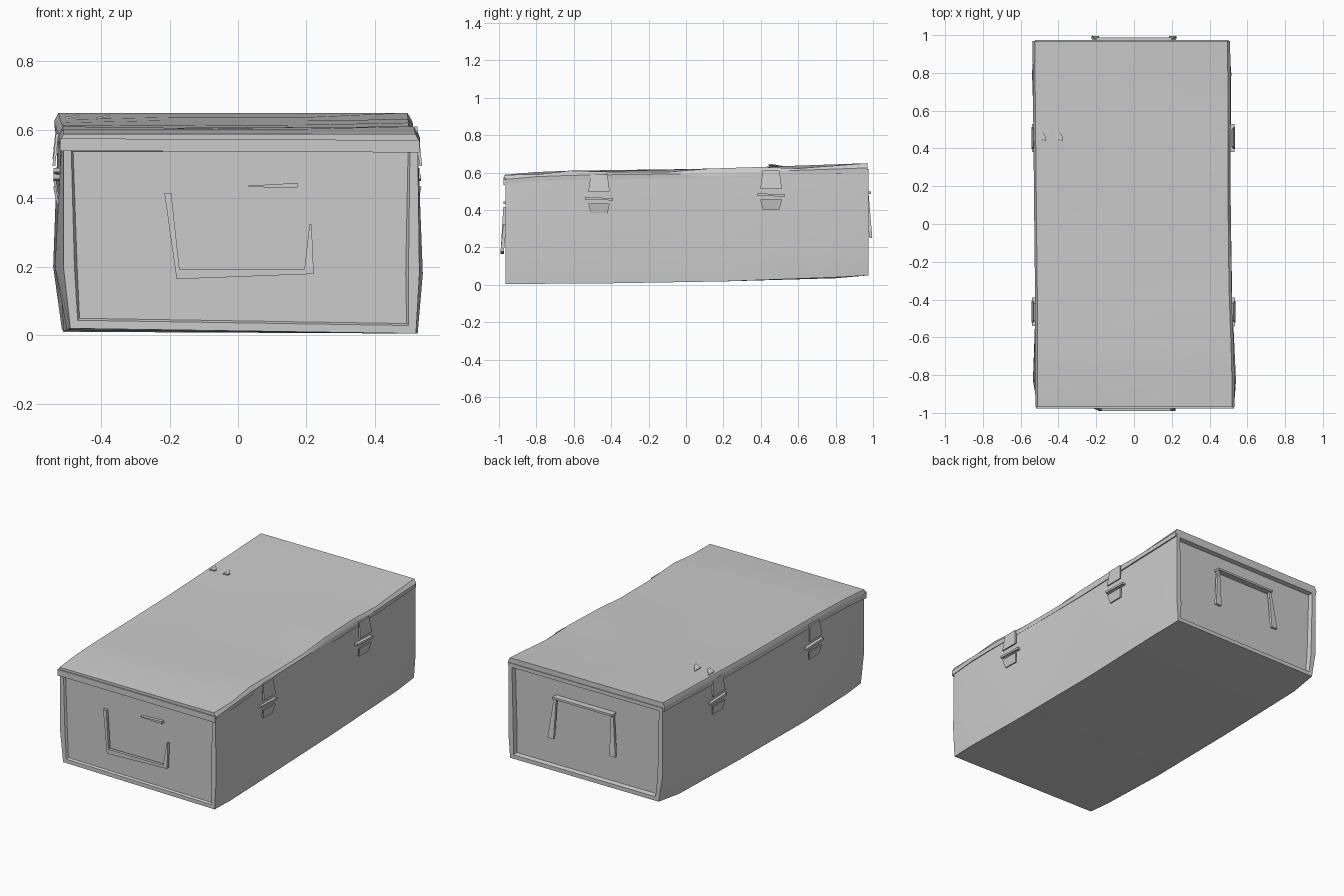
import bpy, bmesh
from mathutils import Vector


def finish(bm, name, angle=0.6):
    bmesh.ops.recalc_face_normals(bm, faces=bm.faces[:])
    me = bpy.data.meshes.new(name)
    bm.to_mesh(me)
    bm.free()
    ob = bpy.data.objects.new(name, me)
    bpy.context.collection.objects.link(ob)
    bpy.ops.object.select_all(action='DESELECT')
    ob.select_set(True)
    bpy.context.view_layer.objects.active = ob
    bpy.ops.object.shade_smooth_by_angle(angle=angle)
    return ob


def loft(rings):
    """Skin closed rings and cap both ends; returns the bmesh and the two caps."""
    bm = bmesh.new()
    vs = [[bm.verts.new(p) for p in r] for r in rings]
    for a, b in zip(vs, vs[1:]):
        for i in range(len(a)):
            j = (i + 1) % len(a)
            bm.faces.new((a[i], a[j], b[j], b[i]))
    caps = [bm.faces.new(vs[0]), bm.faces.new(vs[-1])]
    bmesh.ops.recalc_face_normals(bm, faces=bm.faces[:])
    return bm, caps


def strip(name, a, b, wa, wb, thick, across, out):
    """Thin tapered sheet from a to b, widths wa and wb measured along 'across'."""
    a, b, across, out = map(Vector, (a, b, across, out))
    rings = [[p + across * (s * w / 2) + out * (t * thick / 2)
              for s, t in ((-1, -1), (1, -1), (1, 1), (-1, 1))]
             for p, w in ((a, wa), (b, wb))]
    bm, _ = loft(rings)
    return finish(bm, name, 0.5)


# Body: bulging side walls, floor rising slightly to the back
# y, floor z left/right, x bottom left/right, x middle left/right, x top left/right, top z
sections = [
    (-0.965, 0.02, 0.005, -0.49, 0.52, -0.51, 0.53, -0.51, 0.525, 0.565),
    (-0.83, 0.015, 0.005, -0.50, 0.525, -0.535, 0.54, -0.515, 0.525, 0.57),
    (-0.40, 0.010, 0.008, -0.51, 0.515, -0.52, 0.52, -0.515, 0.515, 0.58),
    (0.20, 0.02, 0.018, -0.515, 0.505, -0.52, 0.51, -0.52, 0.505, 0.595),
    (0.80, 0.035, 0.04, -0.515, 0.50, -0.54, 0.515, -0.525, 0.50, 0.61),
    (0.975, 0.05, 0.05, -0.50, 0.49, -0.525, 0.50, -0.525, 0.50, 0.62),
]
body, caps = loft([[(bl, y, zl), (ml, y, 0.2), (tl, y, zt),
                    (tr, y, zt), (mr, y, 0.18), (br, y, zr)]
                   for y, zl, zr, bl, br, ml, mr, tl, tr, zt in sections])
# Recessed end panels
for cap, depth in zip(caps, (0.012, 0.025)):
    bmesh.ops.inset_region(body, faces=[cap], thickness=0.032)
    bmesh.ops.inset_region(body, faces=[cap], thickness=0.008, depth=-depth)
finish(body, "case_body")

# Lid: shallow tray with a skirt and a gently dented top
# y, left x, right x, top z, sag at the right, sag in the middle
lid_sections = [
    (-0.97, -0.52, 0.53, 0.588, 0.0, 0.0),
    (-0.80, -0.522, 0.53, 0.603, 0.014, 0.0),
    (-0.62, -0.522, 0.525, 0.610, 0.0, 0.004),
    (-0.35, -0.522, 0.515, 0.614, 0.012, 0.010),
    (-0.10, -0.525, 0.512, 0.617, 0.014, 0.004),
    (0.12, -0.527, 0.51, 0.621, 0.0, 0.004),
    (0.40, -0.53, 0.51, 0.630, 0.0, 0.002),
    (0.60, -0.532, 0.51, 0.637, 0.015, 0.0),
    (0.97, -0.535, 0.507, 0.650, 0.0, 0.0),
]
lid, _ = loft([[(l, y, z - 0.05), (l - 0.002, y, z - 0.025), (l + 0.01, y, z),
                (-0.2, y, z - m), (0.2, y, z - m / 2),
                (r - 0.012, y, z - s), (r + 0.002, y, z - 0.025), (r, y, z - 0.05)]
               for y, l, r, z, s, m in lid_sections])
finish(lid, "lid")
# Rolled lip above the front panel
strip("front_lid_lip", (-0.52, -0.971, 0.557), (0.53, -0.971, 0.552),
      0.036, 0.036, 0.012, (0, 0, 1), (0, 1, 0))

# Latches: hasp plate, crossbar and catch, two on each side
for side, xo in (("right", 0.516), ("left", -0.524)):
    s = 1 if xo > 0 else -1
    for end, y, dz in (("front", -0.465, 0.0), ("back", 0.455, 0.02)):
        x = xo + (0.004 if end == "front" and s > 0 else 0)
        name = f"{side}_{end}_latch"
        Y, X = (0, 1, 0), (s, 0, 0)
        strip(name + "_plate", (x + s * 0.004, y, 0.59 + dz),
              (x + s * 0.014, y, 0.495 + dz), 0.09, 0.115, 0.008, Y, X)
        strip(name + "_crossbar", (x + s * 0.004, y - 0.075, 0.463 + dz),
              (x + s * 0.004, y + 0.075, 0.457 + dz), 0.012, 0.012, 0.022, (0, 0, 1), X)
        strip(name + "_catch", (x + s * 0.012, y, 0.435 + dz),
              (x + s * 0.002, y, 0.382 + dz), 0.115, 0.09, 0.008, Y, X)

# Small clips on the lid beside the back left latch
for i, x in enumerate((-0.485, -0.395)):
    strip(f"lid_clip_{i + 1}", (x - 0.02, 0.48, 0.634), (x + 0.02, 0.45, 0.642),
          0.06, 0.02, 0.006, (0, 1, 0), (0, 0, 1))

# Front handle: hanging U of flat strips with a small bracket above
X, Y, Z = (1, 0, 0), (0, 1, 0), (0, 0, 1)
strip("front_handle_left_arm", (-0.205, -0.968, 0.415), (-0.175, -0.982, 0.175),
      0.02, 0.012, 0.018, X, Y)
strip("front_handle_right_arm", (0.212, -0.968, 0.325), (0.207, -0.982, 0.185),
      0.006, 0.028, 0.018, X, Y)
strip("front_handle_grip", (-0.18, -0.982, 0.178), (0.22, -0.982, 0.186),
      0.028, 0.014, 0.018, Z, Y)
strip("front_handle_bracket", (0.03, -0.962, 0.435), (0.175, -0.966, 0.438),
      0.004, 0.014, 0.02, Z, Y)

# Back handle: two hanging arms joined by a thin rod at the top
for side, x in (("left", -0.2), ("right", 0.2)):
    strip(f"back_handle_{side}_arm", (x * 0.95, 0.968, 0.49), (x * 1.03, 0.988, 0.25),
          0.015, 0.04, 0.016, X, Y)
strip("back_handle_rod", (-0.2, 0.968, 0.492), (0.2, 0.968, 0.492),
      0.012, 0.012, 0.04, Z, Y)
